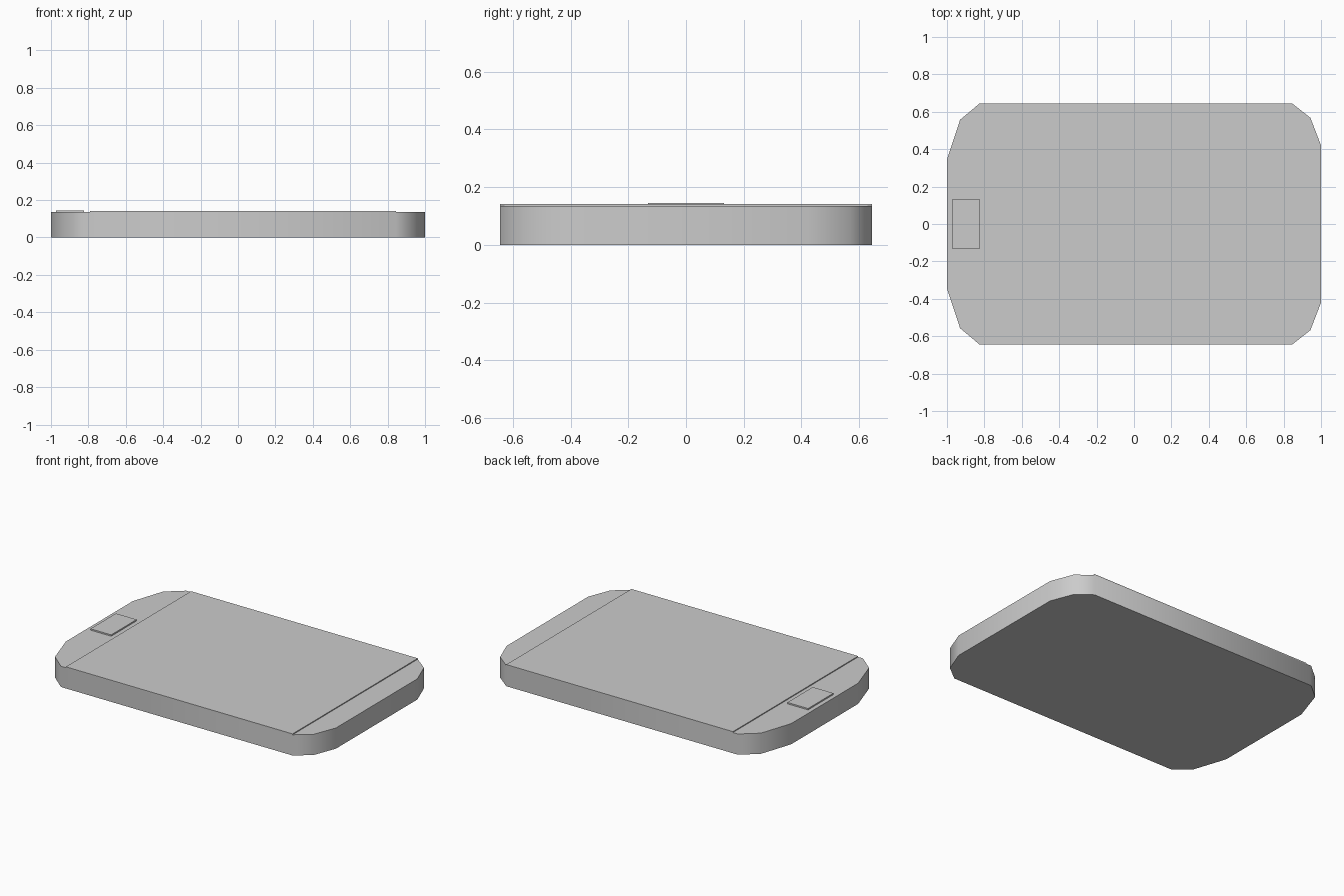
import bpy, bmesh, math

if "Cube" in bpy.data.objects:
    bpy.data.objects.remove(bpy.data.objects["Cube"])


def slab(name, outline, z0, z1):
    """Extrude a flat outline from z0 up to z1."""
    bm = bmesh.new()
    face = bm.faces.new([bm.verts.new((x, y, z0)) for x, y in outline])
    ext = bmesh.ops.extrude_face_region(bm, geom=[face], use_keep_orig=True)
    top = [v for v in ext["geom"] if isinstance(v, bmesh.types.BMVert)]
    bmesh.ops.translate(bm, verts=top, vec=(0, 0, z1 - z0))
    bmesh.ops.recalc_face_normals(bm, faces=bm.faces)
    mesh = bpy.data.meshes.new(name)
    bm.to_mesh(mesh)
    bm.free()
    obj = bpy.data.objects.new(name, mesh)
    bpy.context.collection.objects.link(obj)
    return obj


def rect(x0, x1, half_y):
    return [(x0, -half_y), (x1, -half_y), (x1, half_y), (x0, half_y)]


# Body: half outline along the front edge, mirrored to the back
half = [(-1, -0.345), (-0.93, -0.557), (-0.825, -0.645),
        (0.845, -0.645), (0.943, -0.568), (1, -0.42)]
body = slab("body", half + [(x, -y) for x, y in reversed(half)], 0, 0.135)

# Soft side walls with sharp rims
bpy.context.view_layer.objects.active = body
body.select_set(True)
bpy.ops.object.shade_smooth_by_angle(angle=math.radians(60))

# Raised screen panel across the full width
slab("screen", rect(-0.79, 0.845, 0.645), 0.13, 0.141)

# Button plate on the left margin
slab("button", rect(-0.972, -0.823, 0.131), 0.13, 0.144)
